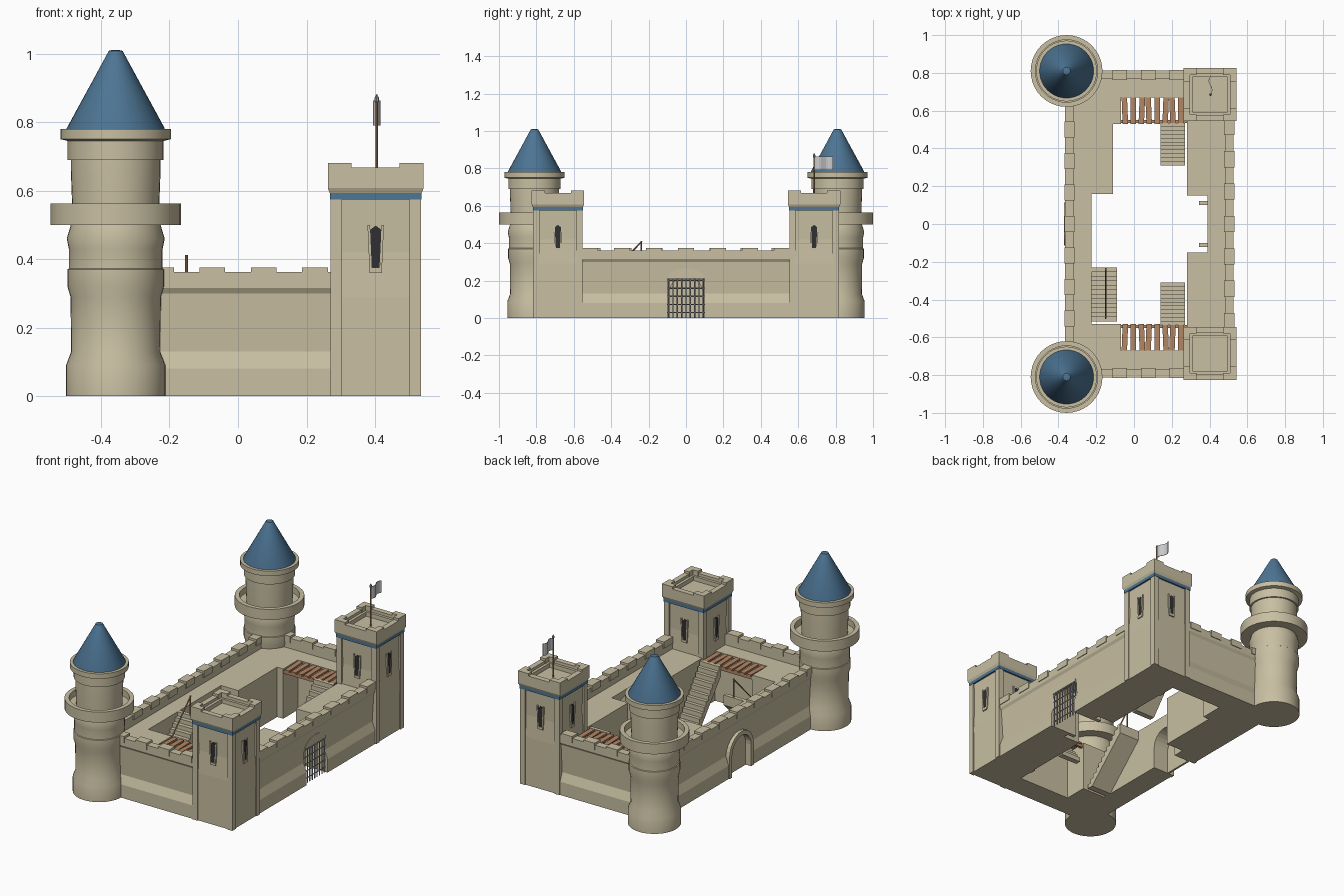
import bpy, bmesh, math
from mathutils import Vector as V

if "Cube" in bpy.data.objects:
    bpy.data.objects.remove(bpy.data.objects["Cube"])


def material(name, rgb):
    m = bpy.data.materials.new(name)
    m.diffuse_color = (*rgb, 1)
    m.use_nodes = True
    m.node_tree.nodes["Principled BSDF"].inputs["Base Color"].default_value = m.diffuse_color
    return m


STONE = material("stone", (0.58, 0.52, 0.36))
BLUE = material("blue_slate", (0.075, 0.18, 0.30))
WOOD = material("wood", (0.45, 0.24, 0.13))
IRON = material("iron", (0.33, 0.33, 0.35))
DARK = material("dark_opening", (0.03, 0.03, 0.035))
CLOTH = material("cloth", (0.6, 0.6, 0.58))


def finish(bm, name, mat, smooth=False):
    bmesh.ops.recalc_face_normals(bm, faces=bm.faces)
    me = bpy.data.meshes.new(name)
    bm.to_mesh(me)
    bm.free()
    ob = bpy.data.objects.new(name, me)
    bpy.context.collection.objects.link(ob)
    me.materials.append(mat)
    if smooth:
        bpy.ops.object.select_all(action='DESELECT')
        ob.select_set(True)
        bpy.context.view_layer.objects.active = ob
        bpy.ops.object.shade_smooth_by_angle(angle=math.radians(30))
    return ob


def prism(name, pts, vec, mat=STONE):
    """Closed outline swept along a vector."""
    bm = bmesh.new()
    f = bm.faces.new([bm.verts.new(p) for p in pts])
    ext = bmesh.ops.extrude_face_region(bm, geom=[f])
    bmesh.ops.translate(bm, vec=vec, verts=[g for g in ext["geom"] if isinstance(g, bmesh.types.BMVert)])
    return finish(bm, name, mat)


def box(name, x, y, z, mat=STONE):
    (x0, x1), (y0, y1), (z0, z1) = sorted(x), sorted(y), sorted(z)
    return prism(name, [(x0, y0, z0), (x1, y0, z0), (x1, y1, z0), (x0, y1, z0)], (0, 0, z1 - z0), mat)


def lathe(name, cx, cy, profile, n=40, mat=STONE):
    """Turned profile; n=4 gives a square plan with r as the half width."""
    bm = bmesh.new()
    k, off = (math.sqrt(2), math.pi / 4) if n == 4 else (1, 0)
    rows = [[bm.verts.new((cx + k * r * math.cos(off + math.tau * i / n),
                           cy + k * r * math.sin(off + math.tau * i / n), z)) for i in range(n)]
            for r, z in profile]
    for a, b in zip(rows, rows[1:]):
        for i in range(n):
            j = (i + 1) % n
            bm.faces.new((a[i], a[j], b[j], b[i]))
    bm.faces.new(rows[0])
    bm.faces.new(rows[-1])
    return finish(bm, name, mat, n > 4)


def bar(name, a, b, r, mat):
    """Round rod between two points."""
    a, b = V(a), V(b)
    bm = bmesh.new()
    bmesh.ops.create_cone(bm, cap_ends=True, segments=8, radius1=r, radius2=r, depth=(b - a).length)
    bmesh.ops.rotate(bm, verts=bm.verts, matrix=(b - a).to_track_quat('Z', 'Y').to_matrix())
    bmesh.ops.translate(bm, verts=bm.verts, vec=(a + b) / 2)
    return finish(bm, name, mat, True)


def arch_pts(x, w, spring, rise, n=12):
    return [(x, -w, 0)] + [(x, -w * math.cos(math.pi * i / n), spring + rise * math.sin(math.pi * i / n))
                           for i in range(n + 1)] + [(x, w, 0)]


def cut(ob, cutter):
    m = ob.modifiers.new("opening", 'BOOLEAN')
    m.operation, m.object = 'DIFFERENCE', cutter
    bpy.context.view_layer.objects.active = ob
    bpy.ops.object.modifier_apply(modifier=m.name)
    bpy.data.objects.remove(cutter)


def wall(name, start, inward, vec, width):
    """Curtain wall: battered base, parapet, walkway; plus low merlons."""
    prof = [(0, 0), (0, .08), (.02, .13), (.009, .3), (0, .315), (0, .362), (.045, .362), (.045, .3),
            (width, .3), (width, 0)]
    start, inward, vec = V(start), V(inward), V(vec)
    ob = prism(name, [start + inward * d + V((0, 0, z)) for d, z in prof], vec)
    count = max(2, round(vec.length / .17))
    step = vec / count
    for i in range(count):
        a = start + step * (i + .25) - inward * .004
        b = a + step * .5 + inward * .054
        box(f"{name}_merlon", (a.x, b.x), (a.y, b.y), (.335, .375))
    return ob


def stairs(name, x0, x1, y0, y1, h, n):
    """Stepped slab rising from y0 to y1."""
    dy, dz = (y1 - y0) / n, h / n
    pts = [(x0, y0, 0)]
    for i in range(n):
        pts += [(x0, y0 + i * dy, (i + 1) * dz), (x0, y0 + (i + 1) * dy, (i + 1) * dz)]
    pts += [(x0, y1, h - .06), (x0, y0 + 1.6 * dy, 0)]
    return prism(name, pts, (x1 - x0, 0, 0))


# Curtain walls
left = wall("left_wall", (-.365, -.75, 0), (1, 0, 0), (0, 1.5, 0), .14)
right = wall("gate_wall", (.527, -.6, 0), (-1, 0, 0), (0, 1.2, 0), .137)
for s, side in ((-1, "front"), (1, "back")):
    wall(f"{side}_wall", (-.3, s * .812, 0), (0, -s, 0), (.6, 0, 0), .142)
    # Walkway blocks beside the gate
    box(f"{side}_gate_block", (.28, .395), (s * .15, s * .6), (0, .3))
    # Gate jambs
    box(f"{side}_gate_jamb", (.345, .395), (s * .1, s * .122), (0, .25))
    # Corner block and plank bridge
    box(f"{side}_corner_block", (-.23, -.07), (s * .53, s * .675), (0, .3))
    box(f"{side}_bridge_beam", (-.07, .28), (s * .535, s * .55), (.27, .288), WOOD)
    for i in range(8):
        x = -.06 + i * .042
        t = .006 * (i % 3 - 1)
        prism(f"{side}_plank", [(x, s * .53, .288), (x + .029, s * .53, .288),
                                (x + .029 + t, s * .675, .288), (x + t, s * .675, .288)], (0, 0, .01), WOOD)
    stairs(f"{side}_stairs", .14, .27, s * .31, s * .535, .3, 11)
box("back_left_walkway", (-.23, -.11), (.16, .54), (0, .3))

# Side stairs with handrail
stairs("side_stairs", -.225, -.09, -.515, -.23, .3, 12)
bar("rail_post_top", (-.15, -.24, .28), (-.15, -.24, .412), .004, WOOD)
bar("rail_post_bottom", (-.15, -.49, .02), (-.15, -.49, .16), .004, WOOD)
bar("handrail", (-.15, -.5, .14), (-.15, -.235, .41), .004, WOOD)

# Gate opening, lunette and portcullis
cut(right, prism("gate_cutter", arch_pts(.3, .1, .21, .055), (.3, 0, 0)))
prism("gate_lunette", [(.505, -.1, .21)] + arch_pts(.505, .1, .21, .055)[2:-2] + [(.505, .1, .21)], (.012, 0, 0))
for i in range(9):
    y = -.092 + i * .023
    bar("portcullis_upright", (.511, y, 0), (.511, y, .212), .0035, IRON)
for i in range(5):
    bar("portcullis_crossbar", (.511, -.1, .03 + i * .043), (.511, .1, .03 + i * .043), .003, IRON)

# Left doorway with closed back and raised surround
cut(left, prism("door_cutter", arch_pts(-.5, .09, .13, .09), (.4, 0, 0)))
prism("left_door", arch_pts(-.335, .092, .13, .092), (.012, 0, 0))
surround = prism("door_surround", arch_pts(-.371, .115, .13, .115), (.03, 0, 0))
cut(surround, prism("surround_cutter", arch_pts(-.5, .09, .13, .09), (.4, 0, 0)))

# Round towers
ROUND = [(.145, 0), (.145, .09), (.13, .13), (.132, .29), (.141, .32), (.141, .37), (.137, .373), (.137, .43),
         (.143, .46), (.131, .5), (.19, .5), (.19, .563), (.165, .563), (.165, .525), (.126, .525), (.131, .66),
         (.131, .69), (.14, .69), (.14, .745), (.161, .75), (.161, .78), (.14, .78)]
for s, side in ((-1, "front"), (1, "back")):
    lathe(f"{side}_round_tower", -.357, s * .81, ROUND)
    lathe(f"{side}_cone_roof", -.357, s * .81, [(.143, .775), (.143, .782), (.02, 1.008), (.012, 1.01)], 40, BLUE)

# Square towers
CX, CY, H = .402, .685, .132
for s, side in ((-1, "front"), (1, "back")):
    cy = s * CY
    lathe(f"{side}_square_tower", CX, cy, [(.126, 0), (.126, .02), (.127, .29), (.12, .42), (.124, .58)], 4)
    for a in (-1, 1):
        for b in (-1, 1):
            box(f"{side}_tower_pillar", (CX + a * H, CX + a * (H - .033)), (cy + b * H, cy + b * (H - .033)), (0, .578))
            # L-shaped corner merlons
            box(f"{side}_corner_merlon", (CX + a * .14, CX + a * .07), (cy + b * .14, cy + b * .105), (.65, .681))
            box(f"{side}_corner_merlon", (CX + a * .14, CX + a * .105), (cy + b * .1055, cy + b * .07), (.65, .681))
    lathe(f"{side}_blue_band", CX, cy, [(.134, .574), (.134, .593)], 4, BLUE)
    lathe(f"{side}_tower_crown", CX, cy, [(.134, .593), (.14, .607), (.14, .667), (.108, .667), (.108, .65),
                                          (.092, .65), (.092, .625)], 4)
    # Arrow slits with stone frames on all four faces
    for k in range(4):
        c, d = round(math.cos(k * math.pi / 2)), round(math.sin(k * math.pi / 2))

        def pt(u, out, z):
            return (CX + c * out - d * u, cy + d * out + c * u, z)
        out = V((c, d, 0))
        prism(f"{side}_arrow_slit", [pt(-.011, .115, .375), pt(.011, .115, .375), pt(.017, .115, .485),
                                     pt(0, .115, .498), pt(-.017, .115, .485)], out * .0105, DARK)
        for u in (-1, 1):
            prism(f"{side}_slit_jamb", [pt(u * .011, .115, .365), pt(u * .018, .115, .365),
                                        pt(u * .024, .115, .5), pt(u * .017, .115, .5)], out * .014)
        prism(f"{side}_slit_sill", [pt(-.018, .115, .36), pt(.018, .115, .36),
                                    pt(.018, .115, .375), pt(-.018, .115, .375)], out * .015)

# Flag on the back tower
bar("flag_pole", (.405, CY, .62), (.405, CY, .86), .004, WOOD)
lathe("pole_finial", .405, CY, [(.003, .855), (.007, .862), (.006, .872), (.001, .882)], 8, IRON)
wave = [(.405 + .009 * math.sin(i * .8), CY + .0125 * i) for i in range(9)]
outline = [(x + .0015, y, .79) for x, y in wave] + [(x - .0015, y, .79) for x, y in reversed(wave)]
prism("flag", outline, (0, 0, .073), CLOTH)
